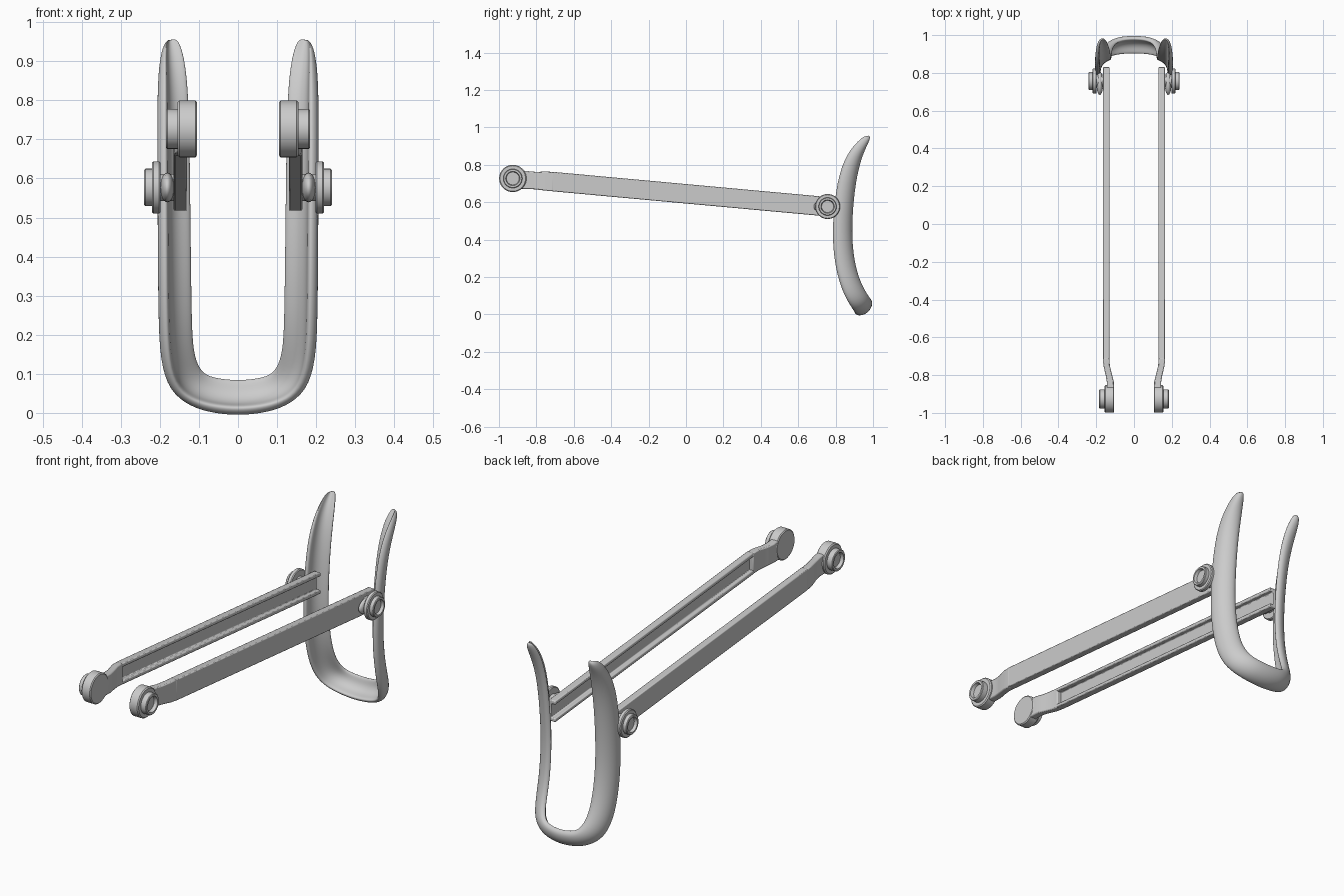
import bpy, bmesh, math
from mathutils import Vector

if "Cube" in bpy.data.objects:
    bpy.data.objects.remove(bpy.data.objects["Cube"])


def loft(name, rings, smooth=35):
    """Skin a list of closed point rings and cap both ends."""
    bm = bmesh.new()
    loops = [[bm.verts.new(p) for p in ring] for ring in rings]
    for a, b in zip(loops, loops[1:]):
        n = len(a)
        for i in range(n):
            bm.faces.new((a[i], a[(i + 1) % n], b[(i + 1) % n], b[i]))
    bm.faces.new(loops[0])
    bm.faces.new(loops[-1][::-1])
    bmesh.ops.recalc_face_normals(bm, faces=bm.faces)
    mesh = bpy.data.meshes.new(name)
    bm.to_mesh(mesh)
    bm.free()
    ob = bpy.data.objects.new(name, mesh)
    bpy.context.collection.objects.link(ob)
    bpy.ops.object.select_all(action='DESELECT')
    ob.select_set(True)
    bpy.context.view_layer.objects.active = ob
    bpy.ops.object.shade_smooth_by_angle(angle=math.radians(smooth))
    return ob


def pair(ob, bevel=0):
    """Optional edge bevel, then mirror to the other side."""
    if bevel:
        b = ob.modifiers.new("bevel", 'BEVEL')
        b.width, b.segments, b.limit_method = bevel, 2, 'ANGLE'
    ob.modifiers.new("mirror", 'MIRROR')
    return ob


def lathe_x(name, cy, cz, profile, n=40):
    """Turn an (x, radius) profile about an axis parallel to x."""
    rings = [[(x, cy + r * math.cos(2 * math.pi * i / n), cz + r * math.sin(2 * math.pi * i / n))
              for i in range(n)] for x, r in profile]
    return pair(loft(name, rings))


# Yoke: crescent section swept between its front outer edge and rear inner edge
half = [
    ((.184, .962, .957), (.160, .984, .960), .4),
    ((.193, .922, .925), (.146, .970, .935), .8),
    ((.194, .865, .86), (.134, .940, .87), 1),
    ((.194, .818, .75), (.128, .907, .75), 1),
    ((.193, .791, .575), (.126, .886, .575), 1),
    ((.192, .783, .40), (.124, .880, .40), 1),
    ((.191, .800, .25), (.122, .900, .25), 1),
    ((.186, .834, .13), (.119, .935, .155), 1),
    ((.165, .874, .055), (.099, .968, .104), 1),
    ((.115, .896, .022), (.065, .982, .088), 1),
    ((.06, .904, .008), (.03, .986, .083), 1),
    ((0, .906, .003), (0, .987, .081), 1),
]
flip = lambda p: (-p[0], p[1], p[2])
stations = half + [(flip(a), flip(b), k) for a, b, k in half[-2::-1]]
section = [(-.51, .004), (-.46, .020), (-.26, .036), (0, .042), (.26, .036), (.46, .020), (.51, .004),
           (.48, -.009), (.38, -.008), (.2, .006), (0, .011), (-.2, .006), (-.38, -.008), (-.48, -.009)]
mids = [(Vector(a) + Vector(b)) / 2 for a, b, k in stations]
rings = []
for i, (a, b, k) in enumerate(stations):
    t = mids[min(i + 1, len(mids) - 1)] - mids[max(i - 1, 0)]
    across = Vector(b) - Vector(a)
    out = t.cross(across).normalized()
    rings.append([mids[i] + across * u + out * v * k for u, v in section])
yoke = loft("yoke", rings, 180)
sub = yoke.modifiers.new("subdivision", 'SUBSURF')
sub.levels = sub.render_levels = 2

# Arms: C channels opening inward
def centre_z(y):
    return .581 - .0915 * (y - .7)

channel = [(.13, -.052), (.165, -.052), (.165, .052), (.13, .052),
           (.13, .034), (.152, .034), (.152, -.034), (.13, -.034)]
pair(loft("arm_channel", [[(x, y, centre_z(y) + z) for x, z in channel] for y in (-.715, .83)]), .004)

# Arm necks: solid pieces stepping inward to the front bosses
neck = [(-.71, .13, .165, .052, .71), (-.75, .128, .162, .051, .713), (-.80, .116, .150, .047, .715),
        (-.835, .107, .144, .047, .718), (-.90, .107, .144, .05, .722)]
pair(loft("arm_neck", [[(x0, y, z - h), (x1, y, z - h), (x1, y, z + h), (x0, y, z + h)]
                       for y, x0, x1, h, z in neck]), .005)

# Front bosses with recessed collars
lathe_x("front_boss", -.926, .727, [
    (.105, .068), (.109, .073), (.150, .073), (.155, .068), (.155, .051), (.181, .051),
    (.184, .048), (.184, .038), (.168, .034)])

# Rear pivots with recessed collars and short shafts
lathe_x("rear_pivot", .757, .577, [
    (.160, .034), (.198, .034), (.198, .063), (.202, .067), (.216, .067), (.220, .063),
    (.220, .048), (.237, .048), (.240, .045), (.240, .036), (.226, .032)])

# Rounded lugs joining arm, yoke and pivot
lug = []
for j in range(11):
    s = math.pi * (.03 + .94 * j / 10)
    lug.append([(.181 - .018 * math.cos(s), .745 + .062 * math.sin(s) * math.cos(2 * math.pi * i / 24),
                 .577 + .038 * math.sin(s) * math.sin(2 * math.pi * i / 24)) for i in range(24)])
pair(loft("pivot_lug", lug, 60))
